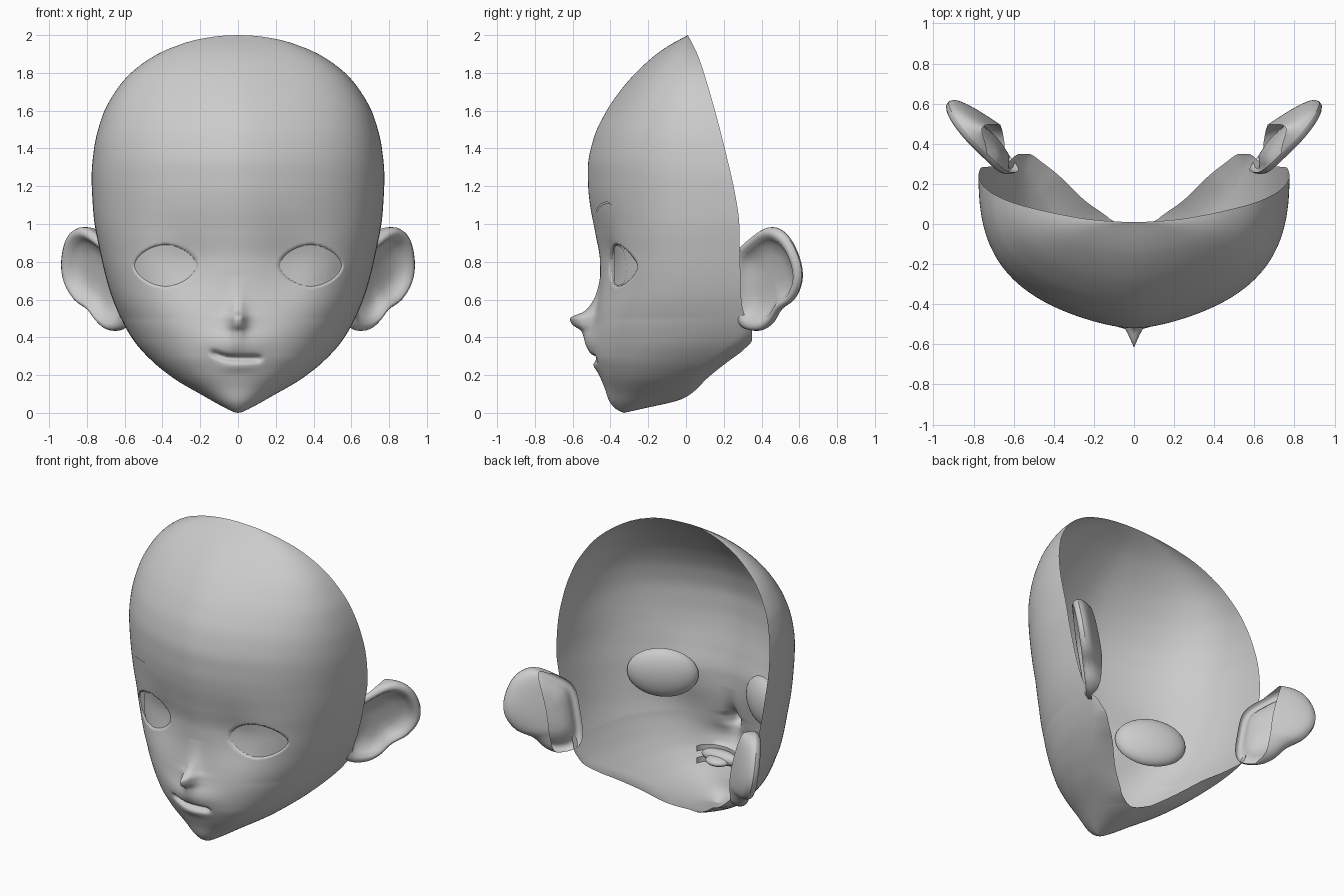
import bpy, bmesh, math
from mathutils import Vector, Matrix

cube = bpy.data.objects.get("Cube")
if cube:
    bpy.data.objects.remove(cube, do_unlink=True)
clay = bpy.data.materials.new("grey clay")
clay.use_nodes = True
clay.diffuse_color = (0.6, 0.6, 0.6, 1)
clay.node_tree.nodes["Principled BSDF"].inputs["Base Color"].default_value = clay.diffuse_color

def curve(*pts):
    """Smooth function through (t, value) points that never overshoots."""
    d = [(b[1] - a[1]) / (b[0] - a[0]) for a, b in zip(pts, pts[1:])]
    m = [2 * a * b / (a + b) if a * b > 0 else 0 for a, b in zip(d, d[1:])]
    m = [d[0]] + m + [d[-1]]

    def f(t):
        t = min(max(t, pts[0][0]), pts[-1][0])
        i = 0
        while i < len(pts) - 2 and t > pts[i + 1][0]:
            i += 1
        (a, va), (b, vb) = pts[i], pts[i + 1]
        h = b - a
        u = (t - a) / h
        s = u * u * (3 - 2 * u)
        return va + (vb - va) * s + h * u * (1 - u) * ((1 - u) * m[i] - u * m[i + 1])
    return f

def gauss(v, sigma):
    return math.exp(-(v / sigma) ** 2 / 2)

def smooth(v):
    v = min(max(v, 0), 1)
    return v * v * (3 - 2 * v)

def spow(v, e):
    return math.copysign(abs(v) ** e, v)

# Head proportions by height
front = curve((0, -.33), (.02, -.37), (.06, -.405), (.13, -.43), (.22, -.465),
              (.3, -.483), (.4, -.482), (.5, -.473), (.7, -.455), (.8, -.456),
              (.95, -.48), (1.1, -.508), (1.2, -.518), (1.3, -.519), (1.45, -.49),
              (1.6, -.42), (1.74, -.32), (1.84, -.225), (1.93, -.115), (2, .01))
half = [(0, 0), (.01, .035), (.03, .075), (.06, .13), (.1, .2), (.19, .35), (.27, .45),
        (.38, .55), (.5, .62), (.65, .68), (.85, .73), (1.05, .765), (1.25, .775),
        (1.4, .762), (1.58, .715), (1.7, .65), (1.78, .587), (1.88, .46), (1.95, .31), (2, 0)]
width_sq = curve(*[(z, w * w) for z, w in half])
rim_y = curve((0, -.33), (.02, -.24), (.07, -.03), (.1, .025), (.19, .12), (.27, .22),
              (.33, .3), (.39, .35), (.43, .35), (.5, .315), (.6, .293), (.86, .285),
              (1, .282), (1.13, .265), (1.4, .205), (1.71, .122), (1.9, .06), (2, .01))
rim_ratio = curve((0, 0), (.07, 0), (.075, .25), (.085, .45), (.1, .6), (.19, .71),
                  (.27, .78), (.33, .88), (.42, .97), (.5, 1), (2, 1))
jaw_y = curve((0, -.33), (.05, -.24), (.1, -.15), (.19, -.02), (.27, .1), (.33, .18),
              (.42, .275), (.5, .315))
power = curve((0, 2), (.1, 2.1), (.3, 2.35), (.5, 2.55), (.8, 2.6), (1.2, 2.4), (2, 2.2))
nose = curve((.32, 0), (.38, .015), (.43, .05), (.47, .12), (.5, .14), (.54, .065),
             (.62, .02), (.72, 0))
EYE_X, EYE_Z, EYE_W, EYE_H, EYE_P = .385, .78, .16, .108, 1.75

def eye_radius(x, z):
    u, v = abs(abs(x) - EYE_X) / EYE_W, abs(z - EYE_Z) / EYE_H
    return (u ** EYE_P + v ** EYE_P) ** (1 / EYE_P)

def relief(x, z):
    """Outward relief of nose, lips and eye sockets."""
    out = nose(z) / (1 + (x / .037) ** 2) ** 1.3
    out += .04 * gauss(x, .12) * gauss(z - .37, .055)
    out += .012 * gauss(x, .07) * gauss(z - .245, .02)
    line = .288 + 2 * min(0, x + .01) ** 2
    window = smooth((x + .16) / .05) * smooth((.14 - x) / .05)
    out -= .04 * window * gauss(z - line, .011)
    return out - .025 * gauss(abs(x) - .27, .1) * gauss(z - EYE_Z, .12)

def outline(z):
    """Half width, roundness and depth of the widest place at a height."""
    return math.sqrt(max(width_sq(z), 1e-8)), power(z), jaw_y(z) if z < .5 else rim_y(z)

def surface(x, z):
    """Depth of the face front, with a forehead sloping back from the middle."""
    w, p, yw = outline(z)
    u = min(1, abs(x) / w)
    k = (1 - u ** p) ** (1 / p)
    slope = .27 * smooth((z - .45) / .6) * (math.sqrt(u * u + .03) - .173) * (1 - u)
    return yw - (yw - front(z)) * (k - slope) - relief(x, z) * smooth(k * 3)

def finish(name, bm, mirror=False):
    bmesh.ops.remove_doubles(bm, verts=bm.verts, dist=1e-5)
    mesh = bpy.data.meshes.new(name)
    bm.to_mesh(mesh)
    bm.free()
    mesh.materials.append(clay)
    for f in mesh.polygons:
        f.use_smooth = True
    ob = bpy.data.objects.new(name, mesh)
    bpy.context.collection.objects.link(ob)
    if mirror:
        ob.modifiers.new("mirror", "MIRROR").use_mirror_merge = False

def sheet(name, rows, mirror=False):
    """Skin a grid of points."""
    bm = bmesh.new()
    grid = [[bm.verts.new(p) for p in row] for row in rows]
    for a, b in zip(grid, grid[1:]):
        for j in range(len(a) - 1):
            bm.faces.new((a[j], a[j + 1], b[j + 1], b[j]))
    finish(name, bm, mirror)

# Face shell, open at the back
def section(z, n=80):
    w, p, yw = outline(z)
    ratio = min(1, max(0, rim_ratio(z)))
    end = math.pi - math.asin(ratio ** (p / 2))
    row = []
    for i in range(-n, n + 1):
        a = end * abs(i) / n
        x = math.copysign(w * max(0, math.sin(a)) ** (2 / p), i)
        if a <= math.pi / 2:
            y = surface(x, z) + .03 * smooth((1.06 - eye_radius(x, z)) / .1)
        else:
            y = yw + (rim_y(z) - yw) * (math.cos(a) / math.cos(end)) ** (2 / p)
        row.append((x, y, z))
    return row

heights = [0, .003, .006] + [i / 100 for i in range(1, 100)] + [.0715, .073, .075, .085]
heights += [1 + i * .025 for i in range(38)] + [1.96, 1.975, 1.985, 1.992, 1.997, 2]
sheet("face_shell", [section(z) for z in sorted(heights)])

# Eyes: recessed almond, iris plate and rounded back
def disc(name, edge, lift):
    rows = []
    for s in (1, .8, .6, .4, .2, 0):
        ring = [(EYE_X + u * s, EYE_Z + v * s) for u, v in edge]
        rows.append([(x, surface(x, z) + lift, z) for x, z in ring])
    sheet(name, rows, True)

turns = [2 * math.pi * i / 64 for i in range(65)]
almond = [(1.02 * EYE_W * spow(math.cos(t), 2 / EYE_P),
           1.02 * EYE_H * spow(math.sin(t), 2 / EYE_P)) for t in turns]
iris = []
for t in turns:
    u, v = .09 * math.cos(t), .135 * math.sin(t)
    k = max(1, eye_radius(EYE_X + u, EYE_Z + v) / .98)
    iris.append((u / k, v / k))
disc("eye_white", almond, .01)
disc("iris", iris, .005)
bm = bmesh.new()
bmesh.ops.create_uvsphere(bm, u_segments=32, v_segments=20, radius=1)
bmesh.ops.delete(bm, geom=[v for v in bm.verts if v.co.y < -.01], context="VERTS")
place = Matrix.Translation((EYE_X, surface(EYE_X, EYE_Z) + .055, EYE_Z))
bm.transform(place @ Matrix.Rotation(.45, 4, "Z") @ Matrix.Diagonal((.22, .08, .16, 1)))
finish("eyeball_back", bm, True)

# Eyebrows
brow_line = curve((.2, 1.068), (.28, 1.098), (.37, 1.112), (.46, 1.105), (.545, 1.083))
rows = []
for side in (-1, 1):
    row = []
    for i in range(25):
        x = .2 + .345 * i / 24
        z = brow_line(x) + side * .009 * (1 - i / 24) ** .5
        row.append((x, surface(x, z) - .004, z))
    rows.append(row)
sheet("eyebrow", rows, True)

# Ears: raised helix around a hollow, with a back that stays open toward the head
ear_points = [Vector(p) for p in (
    (.27, .84), (.35, .93), (.43, .98), (.5, .965), (.56, .9), (.605, .79), (.61, .69),
    (.57, .6), (.5, .545), (.45, .47), (.39, .435), (.31, .45), (.27, .52), (.26, .68))]
ear_normal = Vector((1, -.875, -.21)).normalized()
ear_edge = []
for i in range(len(ear_points) * 4 + 1):
    k, t = i // 4, i % 4 / 4
    a, b, c, d = (ear_points[(k + j) % len(ear_points)] for j in (-1, 0, 1, 2))
    ear_edge.append(b + t * (c - a) / 2 + t * t * (a - 2.5 * b + 2 * c - d / 2)
                    + t ** 3 * (3 * b - a - 3 * c + d) / 2)

def ear_place(q, lift):
    return Vector((.23 + .875 * q.x + .21 * q.y, q.x, q.y)) + ear_normal * lift

hollow = [(1, 0), (.98, .02), (.92, .032), (.84, .028), (.76, .005), (.66, -.02),
          (.45, -.035), (.2, -.04), (0, -.04)]
middle = Vector((.43, .71))
sheet("ear_front", [[ear_place(middle.lerp(q, s), lift) for q in ear_edge]
                    for s, lift in hollow], True)
back_rows = []
for t in (0, .04, .12, .25, .45, .7, 1):
    row = []
    for i, q in enumerate(ear_edge[4:42]):
        taper = math.sin(math.pi * i / 37) ** .5 if 0 < i < 37 else 0
        target = Vector((.41, .71 + (q.y - .71) * .9))
        row.append(ear_place(q.lerp(target, t * .9 * taper), -.1 * math.sqrt(t) * taper))
    back_rows.append(row)
sheet("ear_back", back_rows, True)

# Inside of the mouth
for name, centre, size in (("mouth_pocket", (0, -.37, .29), (.14, .05, .045)),
                           ("tongue", (0, -.34, .28), (.08, .07, .03))):
    bm = bmesh.new()
    bmesh.ops.create_uvsphere(bm, u_segments=24, v_segments=12, radius=1)
    bm.transform(Matrix.Translation(centre) @ Matrix.Diagonal((*size, 1)))
    finish(name, bm)
arch = [math.pi * i / 20 for i in range(21)]
for name, low, high in (("upper_teeth", .31, .35), ("lower_teeth", .23, .27)):
    sheet(name, [[(-.14 * math.cos(a), -.31 - .09 * math.sin(a), z) for a in arch]
                 for z in (low, high)])
